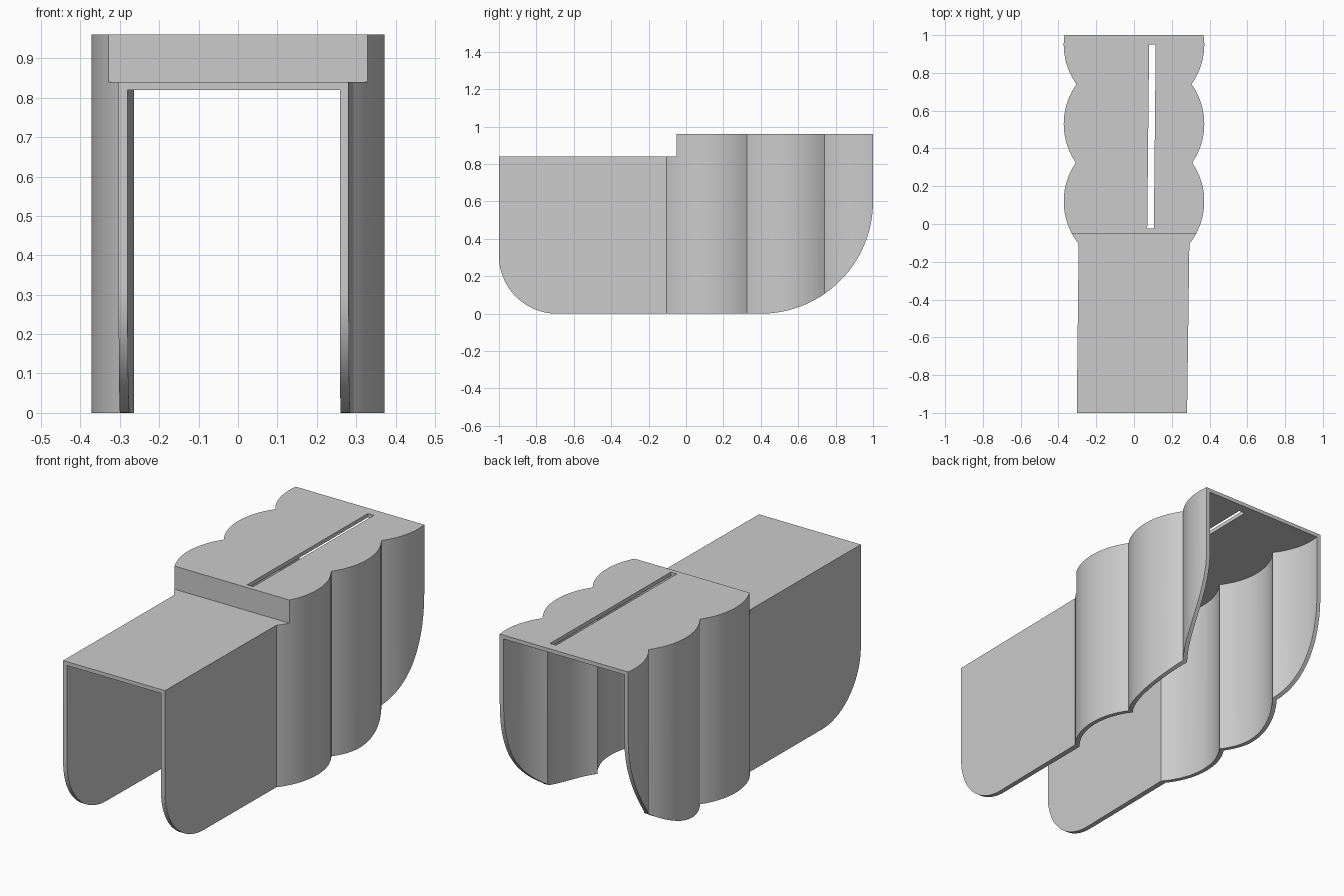
import bpy, bmesh, math
from mathutils import Vector

cube = bpy.data.objects.get("Cube")
if cube:
    bpy.data.objects.remove(cube, do_unlink=True)

WALL = 0.022          # wall thickness
ROOF = 0.02           # roof thickness
RADIUS = 0.36         # scallop radius
REACH = 0.372         # widest half width
NOTCHES = (-0.105, 0.325, 0.74, 1.0)
CENTRES = (0.12, 0.53, 0.95)

grey = bpy.data.materials.new("plain grey")
grey.use_nodes = True
COLOUR = (0.6, 0.6, 0.6, 1)
grey.diffuse_color = COLOUR
grey.node_tree.nodes["Principled BSDF"].inputs["Base Color"].default_value = COLOUR


def prism(name, points, direction):
    """Extrude a closed outline of 3D points along a direction."""
    bm = bmesh.new()
    face = bm.faces.new([bm.verts.new(p) for p in points])
    top = bmesh.ops.extrude_face_region(bm, geom=[face])["geom"]
    bmesh.ops.translate(bm, vec=Vector(direction),
                        verts=[v for v in top if isinstance(v, bmesh.types.BMVert)])
    bmesh.ops.recalc_face_normals(bm, faces=bm.faces)
    mesh = bpy.data.meshes.new(name)
    bm.to_mesh(mesh)
    bm.free()
    obj = bpy.data.objects.new(name, mesh)
    bpy.context.collection.objects.link(obj)
    mesh.materials.append(grey)
    return obj


def side_edge(side, inset, y_start, y_end):
    """Plan edge: slightly slanted straight wall, then three scallops."""
    slant = lambda y: side * (0.292 - inset) + 0.011 * y
    edge = [(slant(y_start), y_start)] if y_start < NOTCHES[0] else []
    stops = NOTCHES[:-1] + (y_end,)
    for i, c in enumerate(CENTRES):
        a, b = max(stops[i], y_start), stops[i + 1]
        for k in range(25):
            if i and k == 0:
                continue
            y = a + (b - a) * k / 24
            x = REACH - RADIUS + math.sqrt((RADIUS - inset) ** 2 - (y - c) ** 2)
            edge.append((side * x, y))
    return edge


def plan(name, inset, y_start, y_end, z_low, z_high):
    left = side_edge(1, inset, y_start, y_end)
    right = side_edge(-1, inset, y_start, y_end)
    outline = [(x, y, z_low) for x, y in left + right[::-1]]
    return prism(name, outline, (0, 0, z_high - z_low))


def corner(cy, cz, r, start):
    """Quarter circle in the side profile, going anticlockwise."""
    return [(cy + r * math.cos(start + math.pi / 2 * k / 32),
             cz + r * math.sin(start + math.pi / 2 * k / 32)) for k in range(33)]


# Scalloped body block and its helpers
shell = plan("scalloped_cover", 0, -1.0, 1.0, -0.1, 1.1)
profile = [(-1.2, 0.84)] + [(-1.2, 0.31)] + corner(-0.69, 0.31, 0.31, math.pi)
profile = [(-1, 0.84)] + corner(-0.69, 0.31, 0.31, math.pi)
profile += corner(0.4, 0.6, 0.6, -math.pi / 2)
profile += [(1, 0.96), (-0.05, 0.96), (-0.05, 0.84)]
side_profile = prism("side_profile_cutter", [(-1, y, z) for y, z in profile], (2, 0, 0))
low_cavity = plan("low_cavity_cutter", WALL, -1.1, 1.08, -0.2, 0.84 - ROOF)
high_cavity = plan("high_cavity_cutter", WALL, -0.03, 1.08, 0.5, 0.96 - ROOF)
slot = prism("slot_cutter", [(0.07, -0.025, 0.9), (0.105, -0.025, 0.9),
                             (0.115, 0.95, 0.9), (0.08, 0.95, 0.9)], (0, 0, 0.2))

# Shape the cover
for cutter, operation in ((side_profile, "INTERSECT"), (low_cavity, "DIFFERENCE"),
                          (high_cavity, "DIFFERENCE"), (slot, "DIFFERENCE")):
    mod = shell.modifiers.new(cutter.name, "BOOLEAN")
    mod.operation = operation
    mod.solver = "EXACT"
    mod.object = cutter

# Keep only the finished mesh
bpy.context.view_layer.update()
depsgraph = bpy.context.evaluated_depsgraph_get()
finished = bpy.data.meshes.new_from_object(shell.evaluated_get(depsgraph))
shell.modifiers.clear()
shell.data = finished
for cutter in (side_profile, low_cavity, high_cavity, slot):
    bpy.data.objects.remove(cutter, do_unlink=True)

# Smooth curves with sharp edges
bpy.ops.object.select_all(action="DESELECT")
shell.select_set(True)
bpy.context.view_layer.objects.active = shell
bpy.ops.object.shade_smooth_by_angle(angle=math.radians(25))
